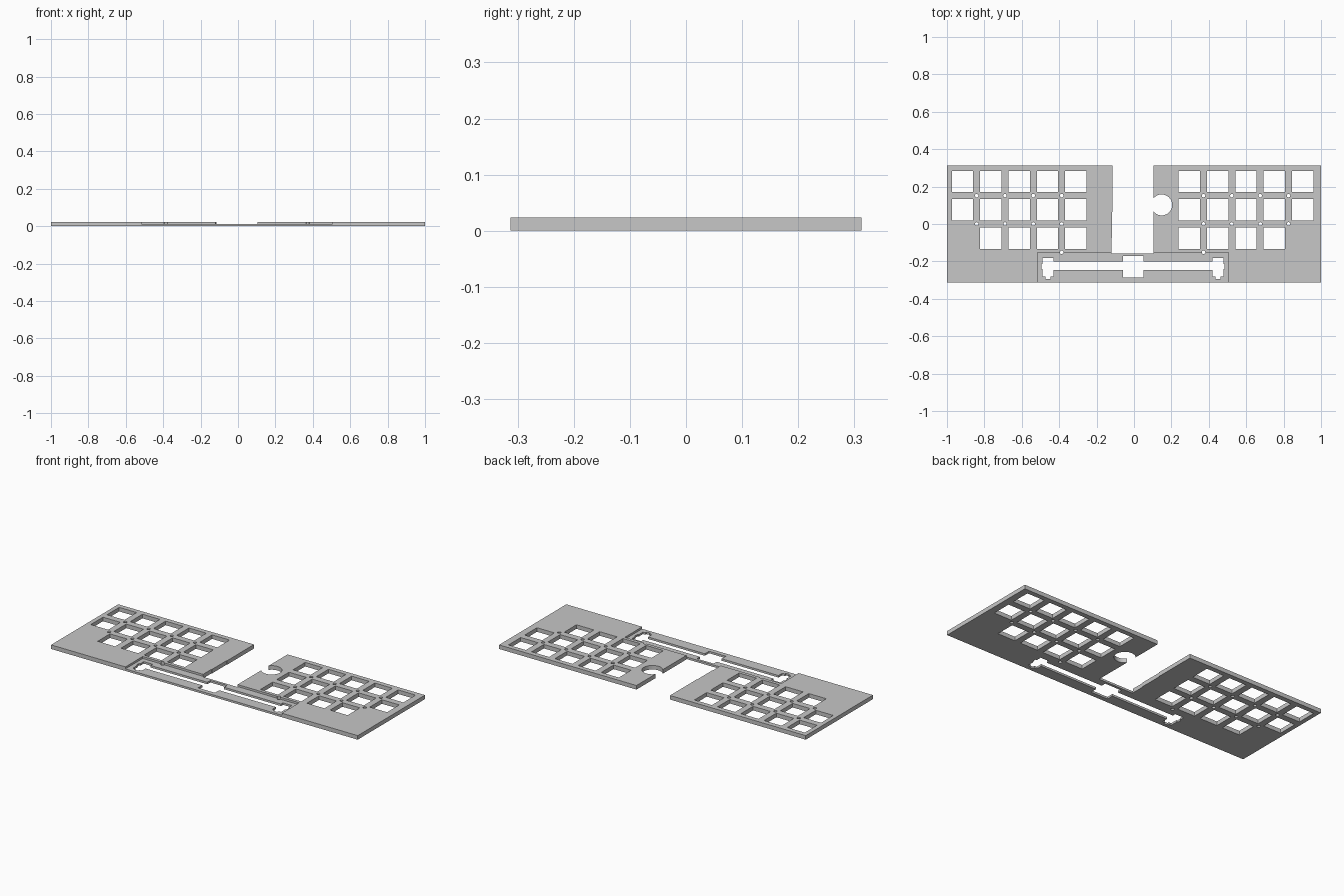
import bpy, bmesh, math

cube = bpy.data.objects.get("Cube")
if cube:
    bpy.data.objects.remove(cube, do_unlink=True)

THICK = 0.024      # full plate thickness
LOW = 0.012        # thickness of the recessed strip
PITCH = 0.1515     # key spacing
KEY = 0.114        # key opening
MID = -0.005       # centre line of the notch, strip and slot
ROWS = (0.2275, 0.076, -0.0755)
LEFT_X, RIGHT_X = -0.917, 0.296

grey = bpy.data.materials.new("plate grey")
grey.use_nodes = True
colour = (0.57, 0.57, 0.57, 1)
grey.diffuse_color = colour
grey.node_tree.nodes["Principled BSDF"].inputs["Base Color"].default_value = colour


def prism(bm, points, z0, z1):
    """Extrude a closed outline from z0 to z1."""
    face = bm.faces.new([bm.verts.new((x, y, z0)) for x, y in points])
    top = bmesh.ops.extrude_face_region(bm, geom=[face])["geom"]
    verts = [v for v in top if isinstance(v, bmesh.types.BMVert)]
    bmesh.ops.translate(bm, verts=verts, vec=(0, 0, z1 - z0))


def box(x0, x1, y0, y1):
    return [(x0, y0), (x1, y0), (x1, y1), (x0, y1)]


def circle(x, y, r, n):
    return [(x + r * math.cos(2 * math.pi * i / n),
             y + r * math.sin(2 * math.pi * i / n)) for i in range(n)]


def solid(name, outlines, z0, z1):
    bm = bmesh.new()
    for points in outlines:
        prism(bm, points, z0, z1)
    bmesh.ops.recalc_face_normals(bm, faces=bm.faces)
    mesh = bpy.data.meshes.new(name)
    bm.to_mesh(mesh)
    bm.free()
    obj = bpy.data.objects.new(name, mesh)
    bpy.context.collection.objects.link(obj)
    return obj


def cut(target, name, outlines, z0=-0.1, z1=0.1):
    """Cut outlines out of the target, then discard the cutter."""
    cutter = solid(name, outlines, z0, z1)
    cutter.hide_render = True
    mod = target.modifiers.new(name, "BOOLEAN")
    mod.operation, mod.solver, mod.object = "DIFFERENCE", "EXACT", cutter
    graph = bpy.context.evaluated_depsgraph_get()
    result = bpy.data.meshes.new_from_object(target.evaluated_get(graph))
    target.modifiers.clear()
    target.data = result
    bpy.data.objects.remove(cutter, do_unlink=True)


# Plate outline with the central notch, its left side slightly stepped
plate = solid("key_plate", [[
    (-1, -0.313), (1, -0.313), (1, 0.313), (0.104, 0.313), (0.104, -0.157),
    (-0.121, -0.157), (-0.121, -0.075), (-0.118, -0.075), (-0.118, 0.063),
    (-0.115, 0.063), (-0.115, 0.313), (-1, 0.313)]], 0, THICK)

# Recessed strip along the front
cut(plate, "strip_recess", [box(MID - 0.51, MID + 0.51, -0.4, -0.152)], LOW, 0.1)

# Key openings: five, five and four per side
keys = []
for start, skip in ((LEFT_X, 0), (RIGHT_X, 4)):
    for row, y in enumerate(ROWS):
        for i in range(5):
            if row == 2 and i == skip:
                continue
            x, h = start + i * PITCH, KEY / 2
            keys.append(box(x - h, x + h, y - h, y + h))
cut(plate, "key_openings", keys)

# Small screw holes between the keys
screws = []
for start, inner in ((LEFT_X, 3), (RIGHT_X, 0)):
    for row, y in enumerate(ROWS):
        for i in range(4):
            if row < 2 or i == inner:
                screws.append(circle(start + (i + 0.5) * PITCH,
                                     y - PITCH / 2, 0.0095, 16))
cut(plate, "screw_holes", screws)

# Round opening breaking into the notch
cut(plate, "round_opening", [circle(0.148, 0.102, 0.056, 48)])

# Long slot with a square centre and stepped ends, mirrored about its middle
upper = [(0.055, -0.172), (0.055, -0.2), (0.425, -0.2), (0.425, -0.181),
         (0.483, -0.181), (0.483, -0.213), (0.49, -0.213), (0.49, -0.241),
         (0.483, -0.241), (0.483, -0.282), (0.467, -0.282), (0.467, -0.293),
         (0.442, -0.293), (0.442, -0.282), (0.425, -0.282), (0.425, -0.247),
         (0.055, -0.247), (0.055, -0.286)]
slot = [(MID + x, y) for x, y in upper] + [(MID - x, y) for x, y in reversed(upper)]
cut(plate, "bar_slot", [slot])

plate.data.materials.clear()
plate.data.materials.append(grey)
for poly in plate.data.polygons:
    poly.material_index = 0
    poly.use_smooth = False
